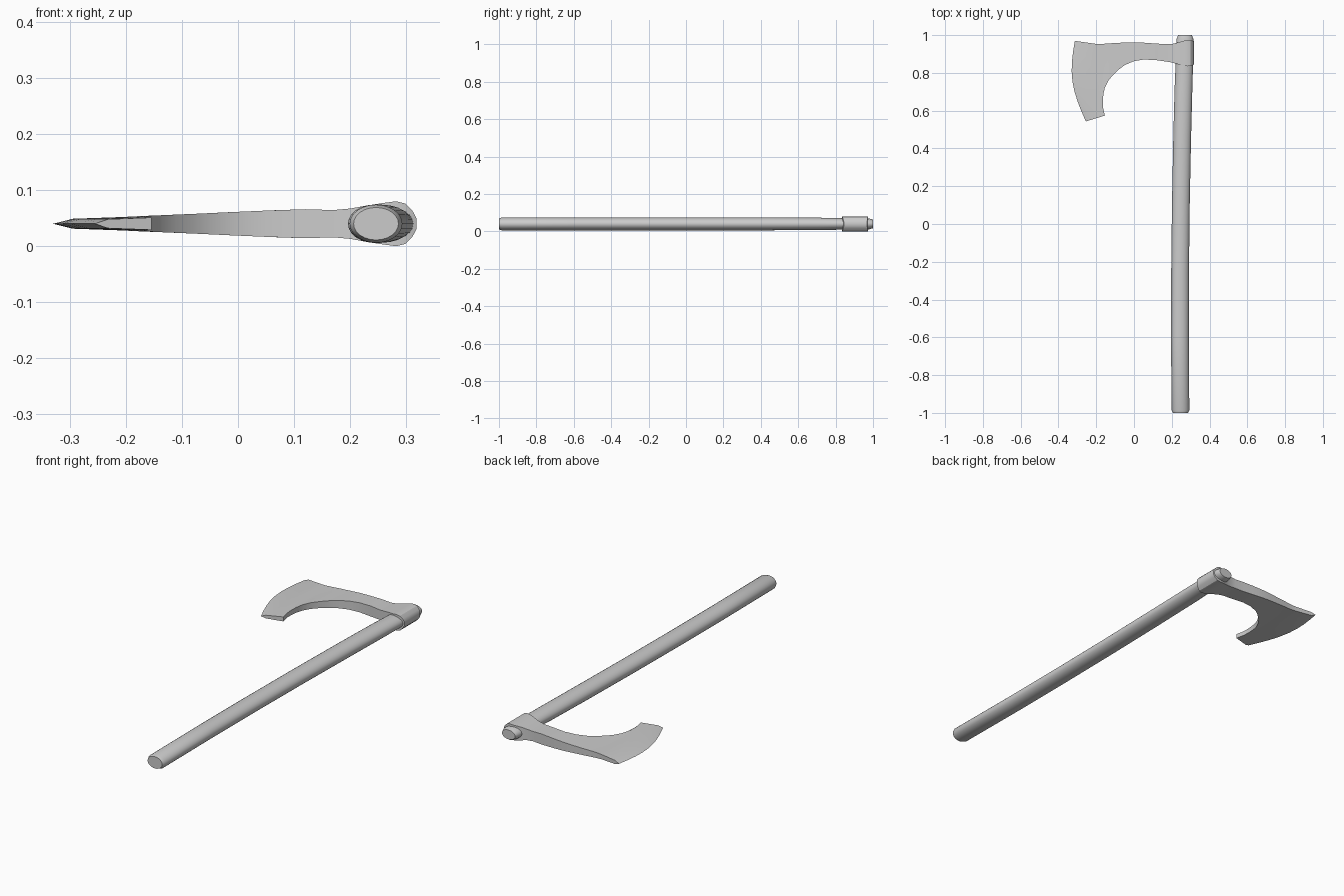
import bpy, bmesh, math
from mathutils import Vector

if "Cube" in bpy.data.objects:
    bpy.data.objects.remove(bpy.data.objects["Cube"])

ZC = 0.04  # mid plane of the axe


def finish(name, bm, angle):
    bmesh.ops.remove_doubles(bm, verts=bm.verts, dist=1e-5)
    bmesh.ops.recalc_face_normals(bm, faces=bm.faces)
    mesh = bpy.data.meshes.new(name)
    bm.to_mesh(mesh)
    bm.free()
    obj = bpy.data.objects.new(name, mesh)
    bpy.context.collection.objects.link(obj)
    bpy.ops.object.select_all(action='DESELECT')
    obj.select_set(True)
    bpy.context.view_layer.objects.active = obj
    bpy.ops.object.shade_smooth_by_angle(angle=math.radians(angle))
    return obj


def loft(bm, rings, cap=True):
    loops = [[bm.verts.new(p) for p in r] for r in rings]
    n = len(loops[0])
    for a, b in zip(loops, loops[1:]):
        for i in range(n):
            j = (i + 1) % n
            bm.faces.new((a[i], a[j], b[j], b[i]))
    if cap:
        bm.faces.new(loops[0])
        bm.faces.new(loops[-1])


# Handle: slightly curved oval shaft (y, centre x, half width, half depth)
sections = [(-1.0, .246, .040, .029), (-.985, .246, .047, .034),
            (-.6, .243, .047, .034), (-.25, .244, .047, .034),
            (.1, .248, .047, .034), (.45, .255, .047, .034),
            (.72, .262, .047, .033), (.86, .267, .046, .030),
            (.98, .270, .044, .029), (1.0, .270, .036, .023)]
bm = bmesh.new()
SIDES = 24
loft(bm, [[(cx + a * math.cos(t), y, ZC + b * math.sin(t))
           for t in (math.tau * i / SIDES for i in range(SIDES))]
          for y, cx, a, b in sections])
finish("handle", bm, 35)

# Axe head stations: top x, y / bottom x, y / half thickness at top, bottom
stations = [
    (-.313, .970, -.255, .543, 0, 0),
    (-.290, .966, -.232, .550, .009, .008),
    (-.205, .954, -.154, .574, .012, .011),
    (-.180, .953, -.163, .612, .0133, .011),
    (-.160, .954, -.165, .649, .0142, .012),
    (-.145, .955, -.162, .688, .0147, .013),
    (-.130, .956, -.154, .723, .0153, .0142),
    (-.105, .958, -.135, .760, .0165, .0152),
    (-.080, .959, -.110, .790, .0175, .0162),
    (-.045, .961, -.080, .818, .019, .0175),
    (-.010, .962, -.048, .842, .0208, .019),
    (.030, .961, .000, .862, .0225, .0212),
    (.065, .959, .053, .871, .024, .0235),
    (.120, .955, .120, .867, .0258, .0258),
    (.170, .952, .170, .860, .0243, .0243),
    (.200, .953, .200, .855, .027, .027),
    (.230, .960, .230, .847, .0325, .0325),
    (.258, .969, .258, .838, .0368, .0368),
    (.282, .973, .282, .835, .040, .040),
    (.298, .972, .298, .837, .036, .036),
    (.311, .970, .311, .841, .023, .023),
    (.318, .968, .318, .844, .010, .010),
]
ROWS = 8
rings = []
for k, (tx, ty, bx, by, th, bh) in enumerate(stations):
    bulge = .042 * max(0, 1 - k / 3)   # convex cutting edge
    side = []
    for r in range(ROWS + 1):
        s = r / ROWS
        x = tx + (bx - tx) * s - bulge * math.sin(math.pi * s)
        side.append((x, ty + (by - ty) * s, th + (bh - th) * s))
    rings.append([(x, y, ZC + h) for x, y, h in side] +
                 [(x, y, ZC - h) for x, y, h in reversed(side)])
bm = bmesh.new()
loft(bm, rings[1:], cap=False)
# Rounded poll at the back
n = 2 * (ROWS + 1)
back = [bm.verts.new(p) for p in rings[-1]]
for r in range(ROWS):
    bm.faces.new((back[r], back[r + 1], back[n - 2 - r], back[n - 1 - r]))
# Sharpened cutting edge
edge = [bm.verts.new(p) for p in rings[0][:ROWS + 1]]
inner = [bm.verts.new(p) for p in rings[1]]
for r in range(ROWS):
    bm.faces.new((edge[r], edge[r + 1], inner[r + 1], inner[r]))
    bm.faces.new((edge[r + 1], edge[r], inner[n - 1 - r], inner[n - 2 - r]))
bm.faces.new((edge[0], inner[0], inner[-1]))
bm.faces.new((edge[ROWS], inner[ROWS], inner[ROWS + 1]))
finish("axe_head", bm, 30)
